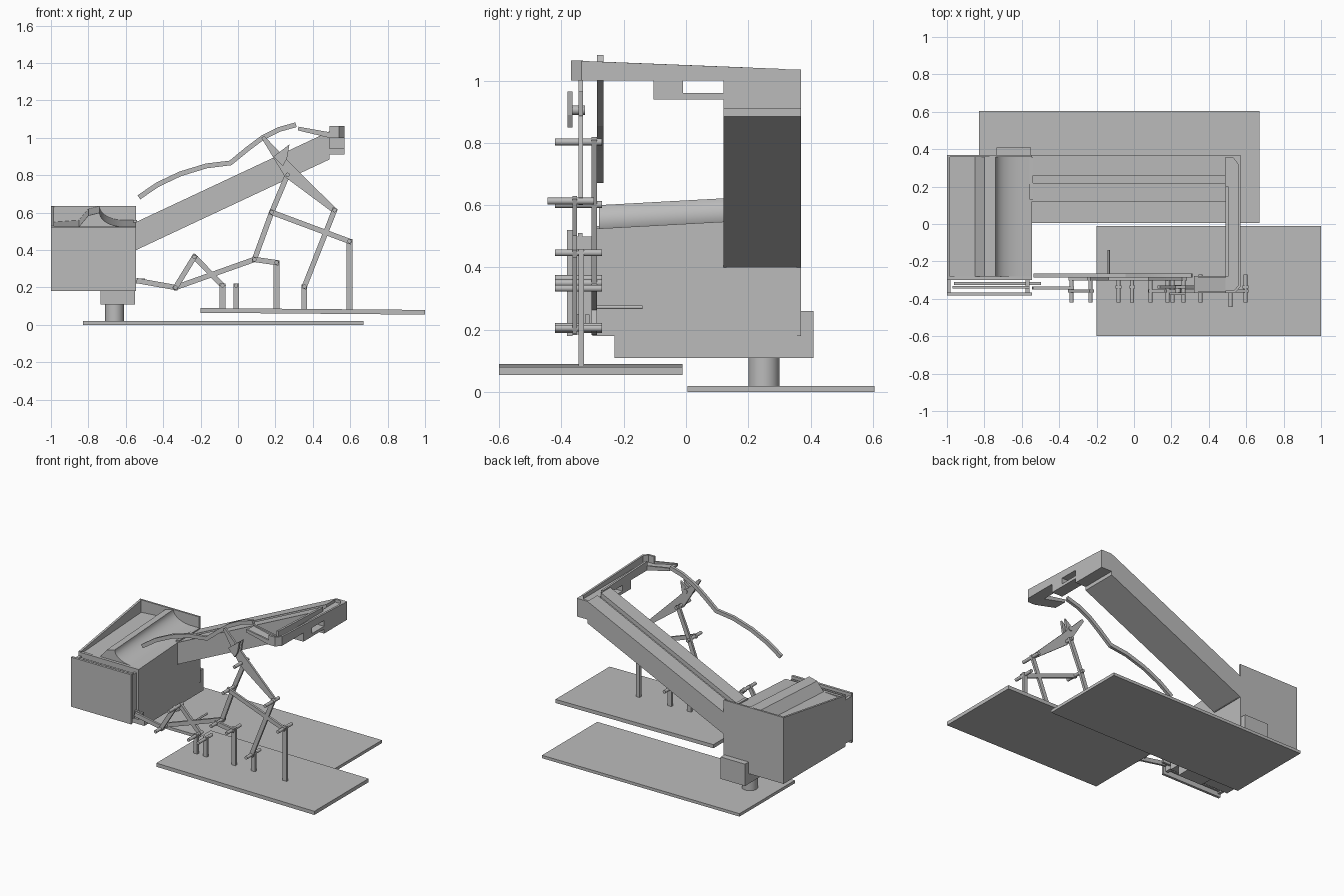
import bpy, bmesh, math
from mathutils import Vector

cube = bpy.data.objects.get("Cube")
if cube:
    bpy.data.objects.remove(cube)

grey = bpy.data.materials.new("plain grey")
grey.use_nodes = True
grey.diffuse_color = (0.5, 0.5, 0.5, 1)
grey.node_tree.nodes["Principled BSDF"].inputs["Base Color"].default_value = (0.5, 0.5, 0.5, 1)


def finish(name, bm, smooth=False):
    bmesh.ops.recalc_face_normals(bm, faces=bm.faces)
    mesh = bpy.data.meshes.new(name)
    bm.to_mesh(mesh)
    bm.free()
    mesh.materials.append(grey)
    ob = bpy.data.objects.new(name, mesh)
    bpy.context.collection.objects.link(ob)
    if smooth:
        bpy.ops.object.select_all(action="DESELECT")
        ob.select_set(True)
        bpy.context.view_layer.objects.active = ob
        bpy.ops.object.shade_smooth_by_angle(angle=math.radians(30))
    return ob


def prism(name, pts, axis, a, b, shear=(0, 0, 0), smooth=False):
    """Extrude a 2D outline along an axis from a to b, sliding the far end by shear."""
    def place(p, t):
        return {"x": (t, p[0], p[1]), "y": (p[0], t, p[1]), "z": (p[0], p[1], t)}[axis]
    bm = bmesh.new()
    near = [bm.verts.new(place(p, a)) for p in pts]
    far = [bm.verts.new(Vector(place(p, b)) + Vector(shear)) for p in pts]
    bm.faces.new(near)
    bm.faces.new(far[::-1])
    for i in range(len(pts)):
        j = (i + 1) % len(pts)
        bm.faces.new((near[i], near[j], far[j], far[i]))
    return finish(name, bm, smooth)


def box(name, x, y, z):
    return prism(name, [(x[0], y[0]), (x[1], y[0]), (x[1], y[1]), (x[0], y[1])], "z", *z)


def link(name, p, q, y0, y1, w=0.028):
    """Flat bar between two joints, running slightly past each."""
    p, q = Vector(p), Vector(q)
    d = (q - p).normalized()
    n = Vector((-d.y, d.x)) * w / 2
    p, q = p - d * 0.012, q + d * 0.012
    return prism(name, [p + n, p - n, q - n, q + n], "y", y0, y1)


def pin(name, x, z, y0, y1, r=0.011):
    ring = [(x + r * math.cos(i * math.tau / 16), z + r * math.sin(i * math.tau / 16)) for i in range(16)]
    return prism(name, ring, "y", y0, y1, smooth=True)


# Ground plates
box("rear_base_plate", (-0.83, 0.67), (0.005, 0.605), (0, 0.02))
prism("front_base_plate", [(-0.2, 0.065), (1, 0.055), (1, 0.08), (-0.2, 0.09)], "y", -0.6, -0.012)

# Pedestal under the hopper
post = [(-0.66 + 0.05 * math.cos(i * math.tau / 32), 0.25 + 0.05 * math.sin(i * math.tau / 32)) for i in range(32)]
prism("pedestal_post", post, "z", 0.02, 0.11, smooth=True)
box("pedestal_block", (-0.735, -0.55), (-0.23, 0.41), (0.11, 0.18))
box("pedestal_back_tab", (-0.735, -0.55), (0.37, 0.41), (0.11, 0.26))

# Hopper: body with ridge and curved trough, rising to the back
arc = [(-0.61 - 0.13 * math.cos(t), 0.60 - 0.075 * math.sin(t)) for t in [i * math.pi / 20 for i in range(11)]]
top = [(-0.985, 0.515), (-0.85, 0.525), (-0.8, 0.585)] + arc + [(-0.546, 0.525)]
prism("hopper_body", [(-0.985, 0.45)] + top + [(-0.546, 0.45)], "y", -0.28, 0.36, (0, 0, 0.035), True)
box("hopper_lower_body", (-0.985, -0.546), (-0.3, 0.36), (0.18, 0.49))
box("hopper_front_wall", (-1, -0.545), (-0.3, -0.28), (0.18, 0.525))
box("hopper_back_wall", (-1, -0.545), (0.357, 0.37), (0.18, 0.635))
prism("hopper_side_wall", [(-0.3, 0.18), (0.37, 0.18), (0.37, 0.635), (-0.3, 0.53)], "x", -1, -0.985)

# Slotted front gate of the hopper
box("gate_front_plate", (-1, -0.545), (-0.382, -0.365), (0.18, 0.52))
box("gate_middle_plate", (-0.97, -0.56), (-0.346, -0.332), (0.2, 0.51))
for x in (-0.99, -0.57):
    box("gate_spacer", (x - 0.01, x + 0.01), (-0.366, -0.299), (0.2, 0.5))
link("gate_slider", (-0.95, 0.235), (-0.51, 0.235), -0.325, -0.31)
link("gate_push_link", (-0.53, 0.235), (-0.334, 0.2), -0.35, -0.335)

# Inclined arm: grooved section swept up the slope
section = [(0.12, 0.4), (0.37, 0.4), (0.37, 0.55), (0.26, 0.55), (0.26, 0.52),
           (0.22, 0.52), (0.22, 0.55), (0.12, 0.55)]
prism("inclined_arm", section, "x", -0.545, 0.49, (0, 0, 0.485))
prism("arm_lower_start", [(-0.56, 0.4), (-0.56, 0.56), (-0.54, 0.56), (-0.54, 0.4)], "y", 0.13, 0.355)

# Cross channel at the top of the arm
box("arm_end_block", (0.49, 0.57), (0.12, 0.37), (0.91, 1.0))
prism("channel_floor", [(0.49, -0.37), (0.54, -0.37), (0.57, -0.335), (0.57, 0.32),
                        (0.52, 0.37), (0.49, 0.37)], "z", 1.0, 1.015)
prism("channel_outer_wall", [(-0.335, 1), (0.32, 1), (0.32, 1.037), (-0.335, 1.063)], "x", 0.556, 0.57)
prism("channel_inner_wall", [(-0.28, 1), (0.2, 1), (0.2, 1.042), (-0.28, 1.061)], "x", 0.49, 0.505)
prism("channel_back_corner", [(0.57, 0.32), (0.57, 0.37), (0.49, 0.37), (0.49, 0.355), (0.53, 0.355),
                              (0.556, 0.32)], "z", 1.0, 1.035)
prism("channel_front_corner", [(0.57, -0.335), (0.54, -0.37), (0.49, -0.37), (0.49, -0.355),
                               (0.535, -0.355), (0.556, -0.33)], "z", 1.0, 1.064)
box("hanger_block", (0.49, 0.57), (-0.105, -0.01), (0.94, 1.0))
box("hanger_bar", (0.49, 0.57), (-0.01, 0.12), (0.94, 0.96))

# Spout leading from the channel to the curved rail
spout = [(0.49, 1.0), (0.32, 1.04), (0.32, 1.053), (0.49, 1.015)]
prism("spout_floor", spout, "y", -0.37, -0.28)
for y in (-0.37, -0.29):
    prism("spout_wall", [(0.49, 1.0), (0.34, 1.035), (0.32, 1.06), (0.49, 1.03)], "y", y, y + 0.012)

# Curved rail
path = [Vector(p) for p in ((-0.53, 0.682), (-0.43, 0.75), (-0.31, 0.807), (-0.17, 0.85), (-0.04, 0.866),
                            (0.05, 0.94), (0.13, 1.0), (0.22, 1.045), (0.31, 1.07))]
upper, lower = [], []
for i, p in enumerate(path):
    d = (path[min(i + 1, len(path) - 1)] - path[max(i - 1, 0)]).normalized()
    n = Vector((-d.y, d.x)) * 0.013
    upper.append(p + n)
    lower.append(p - n)
prism("curved_rail", upper + lower[::-1], "y", -0.285, -0.265, smooth=True)

# Linkage joints in the x-z plane
A, B, C, D = (-0.334, 0.2), (-0.233, 0.364), (-0.083, 0.21), (-0.01, 0.21)
E, F, G, H = (0.088, 0.35), (0.206, 0.333), (0.18, 0.602), (0.265, 0.803)
I, J, K = (0.516, 0.613), (0.355, 0.205), (0.596, 0.447)
for x, z in (C, D, F, J, K):
    box("linkage_post", (x - 0.015, x + 0.015), (-0.345, -0.328), (0.07, z + 0.012))

back, front = (-0.303, -0.286), (-0.365, -0.35)
for name, p, q, layer in (
        ("long_push_rod", A, E, back), ("rocker_left", A, B, front), ("rocker_right", B, C, back),
        ("crank", E, F, front), ("lower_lever", E, G, back), ("upper_lever", G, H, back),
        ("tie_bar", G, K, front), ("swing_arm", I, J, front)):
    link(name, p, q, *layer)
for x, z in (A, B, C, D, E, F, G, H, J, K):
    pin("joint_pin", x, z, -0.42, -0.27)
pin("joint_pin", I[0], I[1], -0.445, -0.295)
pin("stop_rod", -0.135, 0.272, -0.29, -0.14, 0.006)

# Tapered lifting beak
prism("beak_beam", [(0.522, 0.625), (0.508, 0.6), (0.25, 0.785), (0.125, 1.0), (0.14, 1.008)][:2]
      + [(0.252, 0.79), (0.125, 1.0), (0.14, 1.01), (0.29, 0.855)], "y", -0.345, -0.33)
for y in (-0.38, -0.345):
    prism("beak_fork", [(0.275, 0.965), (0.19, 0.9), (0.24, 0.85), (0.262, 0.89)], "y", y, y + 0.015)
pin("beak_pin", 0.235, 0.905, -0.38, -0.325, 0.015)
